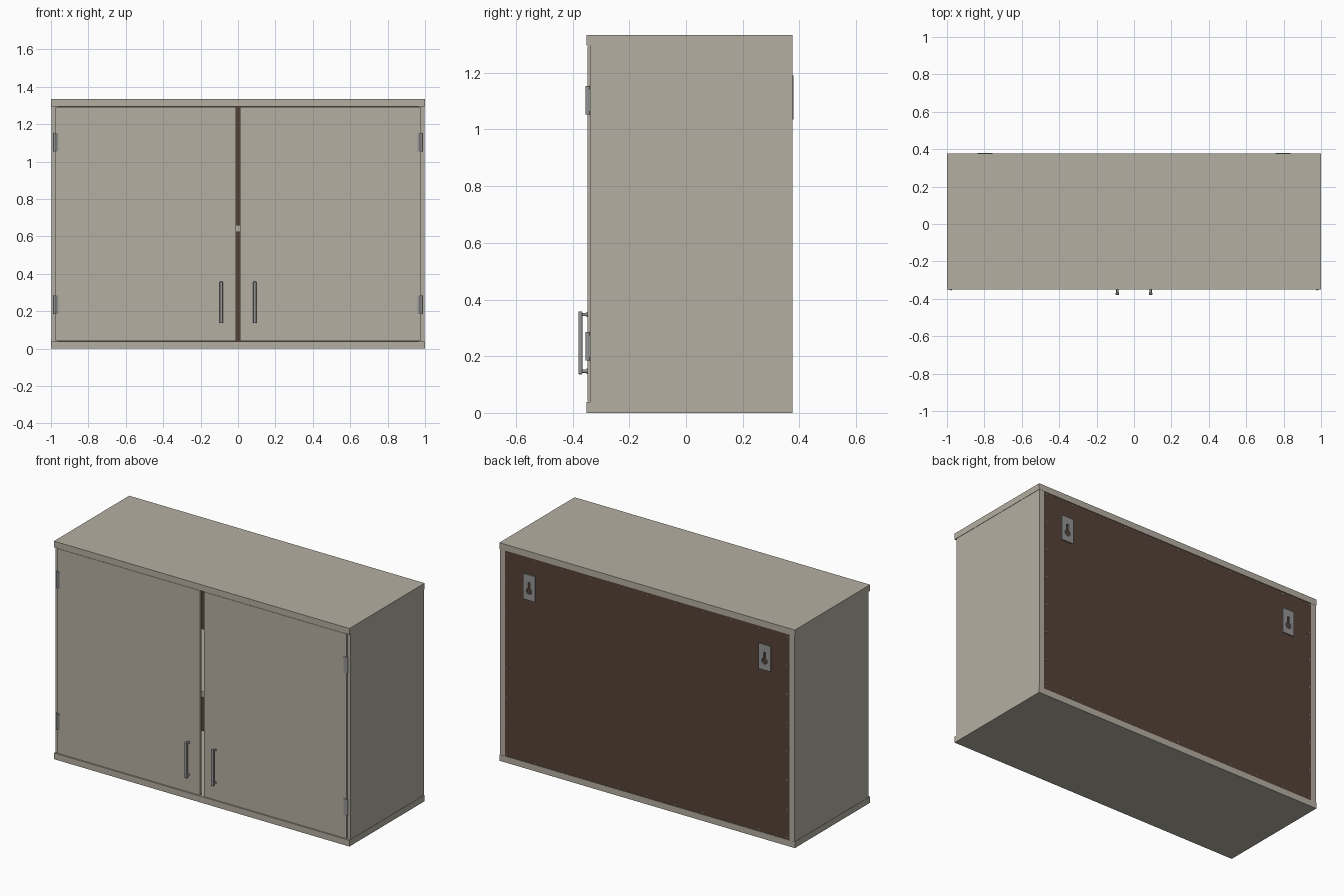
import bpy
from math import pi

if "Cube" in bpy.data.objects:
    bpy.data.objects.remove(bpy.data.objects["Cube"])


def material(name, rgb):
    m = bpy.data.materials.new(name)
    m.diffuse_color = (*rgb, 1)
    m.use_nodes = True
    m.node_tree.nodes["Principled BSDF"].inputs["Base Color"].default_value = m.diffuse_color
    return m


BEIGE = material("beige_laminate", (0.46, 0.43, 0.365))
BROWN = material("brown_hardboard", (0.09, 0.055, 0.038))
METAL = material("metal", (0.30, 0.30, 0.30))


def finish(ob, name, mat, bevel=0):
    ob.name = name
    if mat:
        ob.data.materials.append(mat)
    if bevel:
        b = ob.modifiers.new("bevel", 'BEVEL')
        b.width, b.segments = bevel, 3
    return ob


def box(name, x, y, z, mat, bevel=0):
    """Box from (min, max) ranges on each axis."""
    bpy.ops.mesh.primitive_cube_add(size=1, location=[sum(r) / 2 for r in (x, y, z)])
    ob = bpy.context.object
    ob.scale = [abs(r[1] - r[0]) for r in (x, y, z)]
    bpy.ops.object.transform_apply(location=False, rotation=False, scale=True)
    return finish(ob, name, mat, bevel)


def rod(name, loc, r, length, mat, along_y=False, sides=20):
    bpy.ops.mesh.primitive_cylinder_add(vertices=sides, radius=r, depth=length, location=loc,
                                        rotation=(pi / 2 if along_y else 0, 0, 0))
    bpy.ops.object.shade_smooth_by_angle()
    return finish(bpy.context.object, name, mat)


def cut(ob, cutter):
    m = ob.modifiers.new("cut", 'BOOLEAN')
    m.object, m.solver = cutter, 'EXACT'
    cutter.hide_render = True
    cutter.hide_set(True)


# Carcass
FRONT, BACK = -0.351, 0.376
box("bottom_panel", (-1, 1), (FRONT, BACK), (0, 0.038), BEIGE)
box("top_panel", (-1, 1), (FRONT, BACK), (1.296, 1.334), BEIGE)
box("shelf", (-0.963, 0.963), (-0.31, 0.361), (0.624, 0.66), BEIGE)
box("back_panel", (-0.963, 0.963), (0.361, 0.373), (0.038, 1.296), BROWN)

for side, s in (("left", -1), ("right", 1)):
    def xr(a, b):
        return tuple(sorted((s * a, s * b)))

    box(side + "_side_panel", xr(0.963, 0.998), (-0.339, BACK - 0.001), (0.038, 1.296), BEIGE)
    box(side + "_door", xr(0.012, 0.977), (-0.348, -0.338), (0.041, 1.293), BEIGE)

    # Bow handle with two posts and round feet
    box(side + "_handle_bar", xr(0.080, 0.098), (-0.380, -0.366), (0.136, 0.358), METAL, 0.004)
    for z in (0.147, 0.347):
        rod(side + "_handle_post", (s * 0.089, -0.358, z), 0.006, 0.024, METAL, True)
        rod(side + "_handle_foot", (s * 0.089, -0.349, z), 0.009, 0.004, METAL, True)

    # Door hinges: leaf and knuckle
    for z in (0.235, 1.103):
        box(side + "_hinge_leaf", xr(0.960, 0.978), (-0.351, -0.347), (z - 0.05, z + 0.05), METAL)
        rod(side + "_hinge_knuckle", (s * 0.979, -0.347, z), 0.008, 0.1, METAL)
        box(side + "_hinge_frame_leaf", xr(0.979, 0.986), (-0.342, -0.338), (z - 0.04, z + 0.04), METAL)

    # Wall hanger plate with keyhole slot
    x = s * 0.797
    plate = box(side + "_hanger_plate", xr(0.757, 0.837), (0.372, 0.380), (1.036, 1.191), METAL)
    cut(plate, rod("keyhole_round_cutter", (x, 0.376, 1.091), 0.019, 0.05, None, True))
    cut(plate, box("keyhole_slot_cutter", (x - 0.008, x + 0.008), (0.35, 0.40), (1.091, 1.146), None))

    # Nails down the sides of the back panel
    for i in range(1, 7):
        rod("back_nail", (s * 0.948, 0.374, 0.053 + i * 1.228 / 7), 0.005, 0.005, METAL, True, 10)

# Nails along the top and bottom of the back panel
for z in (0.053, 1.281):
    for i in range(11):
        rod("back_nail", (-0.948 + i * 0.1896, 0.374, z), 0.005, 0.005, METAL, True, 10)
